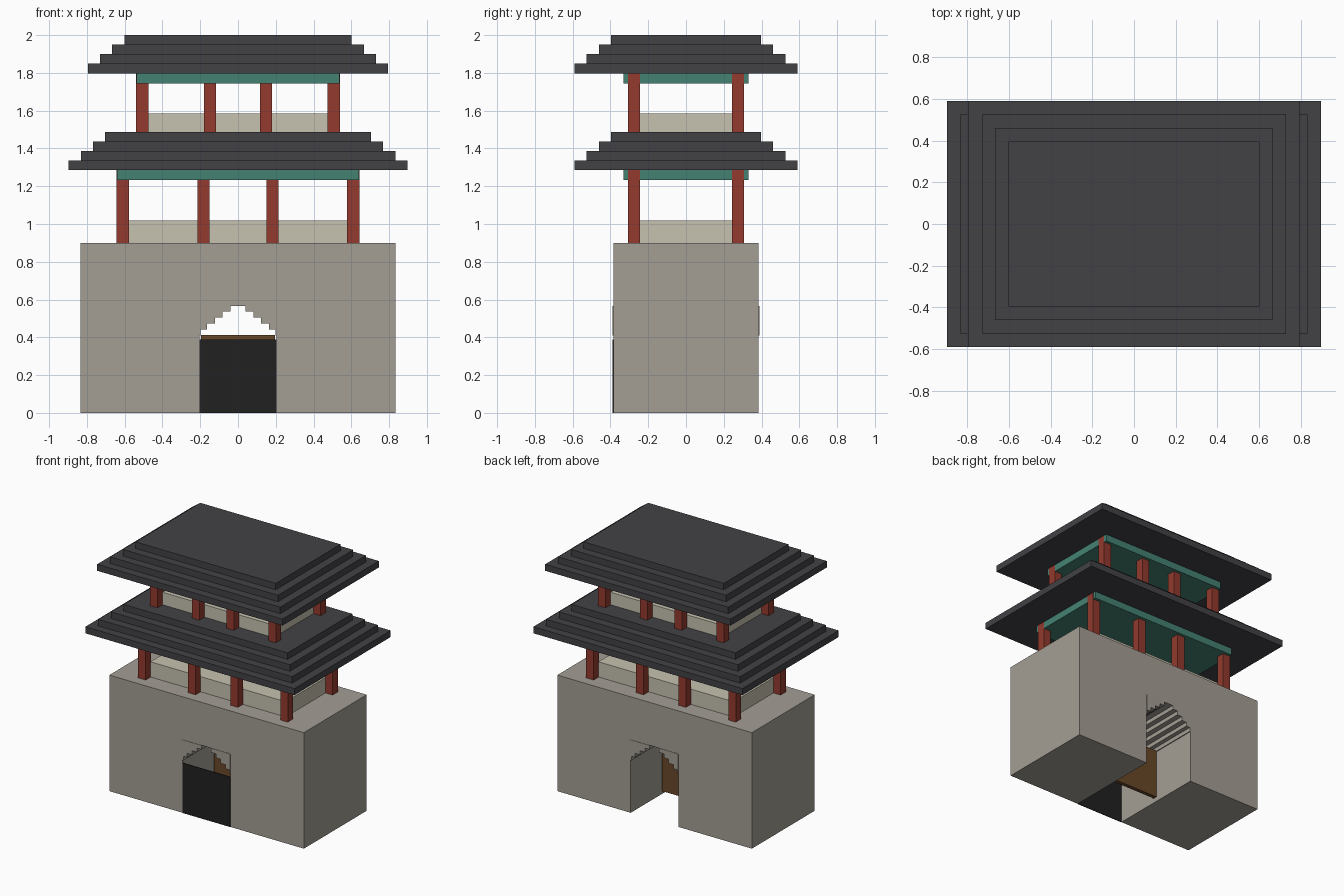
import bpy
import bmesh

cube = bpy.data.objects.get("Cube")
if cube:
    bpy.data.objects.remove(cube, do_unlink=True)


def material(name, rgb):
    """Flat material from an 8-bit sRGB colour."""
    lin = [((c / 255 + 0.055) / 1.055) ** 2.4 for c in rgb] + [1]
    m = bpy.data.materials.new(name)
    m.use_nodes = True
    m.diffuse_color = lin
    bsdf = next(n for n in m.node_tree.nodes if n.type == 'BSDF_PRINCIPLED')
    bsdf.inputs["Base Color"].default_value = lin
    return m


STONE = material("stone", (164, 159, 149))
TILE = material("dark roof tile", (66, 65, 69))
RED = material("red timber", (146, 58, 46))
GREEN = material("green beam", (68, 130, 114))
CREAM = material("cream plaster", (199, 194, 176))
BLACK = material("black gate", (33, 33, 33))
BROWN = material("brown wood", (104, 72, 40))


def finish(name, bm, mat):
    bmesh.ops.recalc_face_normals(bm, faces=bm.faces)
    mesh = bpy.data.meshes.new(name)
    bm.to_mesh(mesh)
    bm.free()
    mesh.materials.append(mat)
    obj = bpy.data.objects.new(name, mesh)
    bpy.context.collection.objects.link(obj)
    return obj


def box(name, mat, half_x, half_y, z0, z1, x=0, y=0):
    bm = bmesh.new()
    bmesh.ops.create_cube(bm, size=2)
    for v in bm.verts:
        v.co = (x + v.co.x * half_x, y + v.co.y * half_y,
                z1 if v.co.z > 0 else z0)
    return finish(name, bm, mat)


def extrude_profile(name, mat, points, half_y):
    """Extrude an (x, z) outline through the depth of the gate."""
    bm = bmesh.new()
    face = bm.faces.new([bm.verts.new((x, -half_y, z)) for x, z in points])
    ext = bmesh.ops.extrude_face_region(bm, geom=[face])
    verts = [g for g in ext["geom"] if isinstance(g, bmesh.types.BMVert)]
    bmesh.ops.translate(bm, verts=verts, vec=(0, 2 * half_y, 0))
    return finish(name, bm, mat)


# Stone base with a passage through it
W, D, H = 0.835, 0.385, 0.9
OPEN, SPRING, CROWN = 0.205, 0.41, 0.567
extrude_profile("stone_base", STONE,
                [(-W, 0), (-OPEN, 0), (-OPEN, CROWN), (OPEN, CROWN),
                 (OPEN, 0), (W, 0), (W, H), (-W, H)], D)

# Stepped corbels that form the arch
widths = [0.198, 0.165, 0.123, 0.082, 0.041]
rise = (CROWN - SPRING) / len(widths)
for side, label in ((1, "left"), (-1, "right")):
    outline = [(side * OPEN, CROWN), (side * OPEN, SPRING)]
    for i, w in enumerate(widths):
        z = SPRING + i * rise
        outline += [(side * w, z), (side * w, z + rise)]
    extrude_profile("arch_steps_" + label, STONE, outline, D + 0.003)

# Gate panels
box("front_gate_panel", BLACK, OPEN, 0.003, 0, 0.388, y=-D)
box("inner_wooden_door", BROWN, 0.197, 0.015, 0.03, 0.412)


def storey(label, z0, wall_top, eave, outer_x, inner_x, roof_x):
    """Open pavilion: low wall, eight columns, beam and stepped roof."""
    box(label + "_low_wall", CREAM, outer_x - 0.03, 0.245, z0, wall_top)
    for x in (-outer_x, -inner_x, inner_x, outer_x):
        for y in (-0.275, 0.275):
            box(label + "_column", RED, 0.032, 0.032, z0, eave, x, y)
    box(label + "_beam", GREEN, outer_x + 0.03, 0.33, eave - 0.054, eave)
    for i in range(4):
        inset = i * 0.0645
        box(label + "_roof_tier", TILE, roof_x - inset, 0.59 - inset,
            eave + i * 0.0505, eave + (i + 1) * 0.0505)


storey("lower", H, 1.018, 1.286, 0.61, 0.182, 0.897)
storey("upper", 1.488, 1.585, 1.798, 0.507, 0.148, 0.795)
